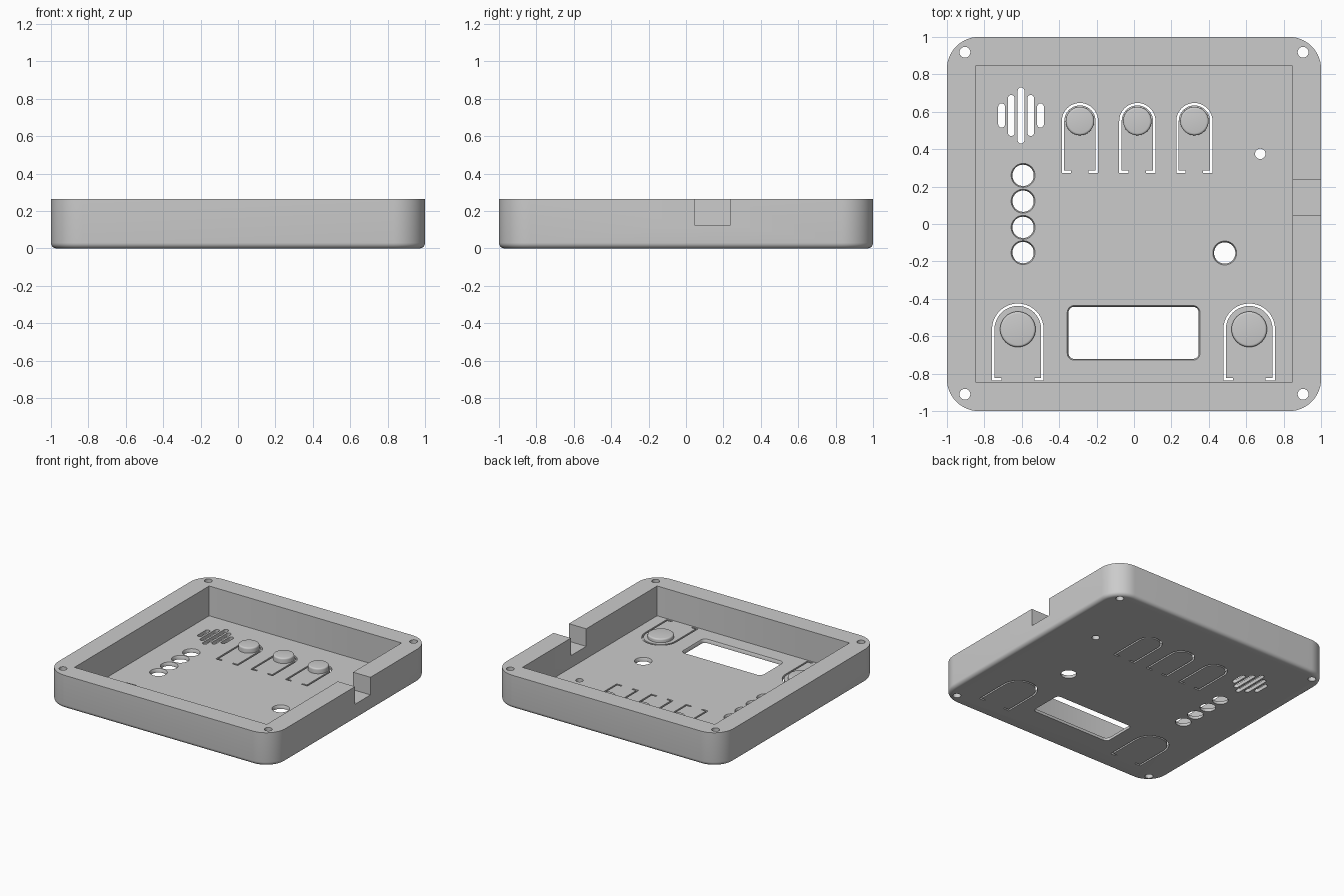
import bpy, bmesh
from math import sin, cos, pi

if "Cube" in bpy.data.objects:
    bpy.data.objects.remove(bpy.data.objects["Cube"], do_unlink=True)

HEIGHT, FLOOR = 0.265, 0.028

grey = bpy.data.materials.new("plain grey")
grey.use_nodes = True
grey.diffuse_color = (0.6, 0.6, 0.6, 1)
grey.node_tree.nodes["Principled BSDF"].inputs["Base Color"].default_value = (0.6, 0.6, 0.6, 1)


def arc(cx, cy, r, a0, a1, n):
    return [(cx + r * cos(a0 + (a1 - a0) * i / n), cy + r * sin(a0 + (a1 - a0) * i / n))
            for i in range(n + 1)]


def rounded(cx, cy, hx, hy, r, n=10):
    """Outline of a rounded rectangle, pill or circle."""
    pts = []
    for k, (sx, sy) in enumerate([(1, 1), (-1, 1), (-1, -1), (1, -1)]):
        pts += arc(cx + sx * (hx - r), cy + sy * (hy - r), r, k * pi / 2, (k + 1) * pi / 2, n)
    return pts


def loft(bm, layers):
    """Closed solid through outlines given as (points, z), bottom to top."""
    rings = [[bm.verts.new((x, y, z)) for x, y in pts] for pts, z in layers]
    for low, high in zip(rings, rings[1:]):
        for i in range(len(low)):
            j = (i + 1) % len(low)
            bm.faces.new((low[i], low[j], high[j], high[i]))
    bm.faces.new(rings[0][::-1])
    bm.faces.new(rings[-1])


def finish(name, bm):
    bmesh.ops.remove_doubles(bm, verts=bm.verts, dist=1e-5)
    bmesh.ops.recalc_face_normals(bm, faces=bm.faces)
    mesh = bpy.data.meshes.new(name)
    bm.to_mesh(mesh)
    bm.free()
    mesh.materials.append(grey)
    obj = bpy.data.objects.new(name, mesh)
    bpy.context.collection.objects.link(obj)
    return obj


def activate(obj):
    bpy.ops.object.select_all(action='DESELECT')
    obj.select_set(True)
    bpy.context.view_layer.objects.active = obj


def cut(obj, bm):
    cutter = finish("cutter", bm)
    cutter.hide_render = True
    mod = obj.modifiers.new("cut", 'BOOLEAN')
    mod.operation, mod.solver, mod.object = 'DIFFERENCE', 'EXACT', cutter
    activate(obj)
    bpy.ops.object.modifier_apply(modifier=mod.name)
    bpy.data.objects.remove(cutter, do_unlink=True)


def through(bm, outline, z1=0.1):
    loft(bm, [(outline, -0.05), (outline, z1)])


def flared(bm, cx, cy, hx, hy, r):
    """Opening in the floor with a softened inner rim."""
    small = rounded(cx, cy, hx, hy, r)
    g = 0.007
    big = rounded(cx, cy, hx + g, hy + g, r + g)
    loft(bm, [(small, -0.05), (small, FLOOR - 0.014), (big, FLOOR), (big, 0.1)])


def tongue_slot(bm, cx, cy, radius, foot):
    """Thin arch-shaped slot with inward feet around a flexing button."""
    w, f = 0.013, radius - 0.05
    pts = [(cx - f, foot), (cx - radius, foot)]
    pts += arc(cx, cy, radius, pi, 0, 20)
    pts += [(cx + radius, foot), (cx + f, foot), (cx + f, foot + w), (cx + radius - w, foot + w)]
    pts += arc(cx, cy, radius - w, 0, pi, 20)
    pts += [(cx - radius + w, foot + w), (cx - f, foot + w)]
    through(bm, pts)


# Shell with rounded corners and a rounded lower edge
bm = bmesh.new()
fillet, layers = 0.03, []
for i in range(7):
    a = i * pi / 12
    inset = fillet * (1 - sin(a))
    layers.append((rounded(0, 0, 1 - inset, 1 - inset, 0.17 - inset, 14), fillet * (1 - cos(a))))
layers.append((rounded(0, 0, 1, 1, 0.17, 14), HEIGHT))
loft(bm, layers)
case = finish("case_shell", bm)

# Square cavity
bm = bmesh.new()
inner = rounded(0, 0, 0.847, 0.847, 0.004, 2)
loft(bm, [(inner, FLOOR), (inner, 0.4)])
cut(case, bm)

# Cable notch in the side wall
bm = bmesh.new()
notch = [(0.8, 0.045), (1.1, 0.045), (1.1, 0.238), (0.8, 0.238)]
loft(bm, [(notch, 0.125), (notch, 0.4)])
cut(case, bm)

SMALL = [(x, 0.55) for x in (-0.289, 0.018, 0.323)]
LARGE = [(x, -0.563) for x in (-0.621, 0.616)]

# Openings through the floor and corner screw holes
bm = bmesh.new()
for sx in (-1, 1):
    for y in (-0.91, 0.918):
        through(bm, rounded(sx * 0.904, y, 0.029, 0.029, 0.029, 6), 0.4)
for x, y in [(-0.593, 0.26), (-0.593, 0.122), (-0.593, -0.018), (-0.593, -0.153), (0.485, -0.155)]:
    flared(bm, x, y, 0.057, 0.057, 0.057)
through(bm, rounded(0.675, 0.375, 0.028, 0.028, 0.028, 6))
flared(bm, -0.002, -0.582, 0.348, 0.139, 0.03)
for i, half in enumerate((0.065, 0.11, 0.15, 0.11, 0.065)):
    through(bm, rounded(-0.604 + (i - 2) * 0.052, 0.58, 0.018, half, 0.018, 5))
for x, y in SMALL:
    tongue_slot(bm, x, y, 0.097, 0.272)
for x, y in LARGE:
    tongue_slot(bm, x, y, 0.138, -0.836)
cut(case, bm)


# Raised round pads on the flexing buttons
def pad(name, x, y, r, h):
    bm = bmesh.new()
    e = 0.012
    layers = [(rounded(x, y, r, r, r), FLOOR - 0.01)]
    for i in range(5):
        a = i * pi / 8
        s = r - e * (1 - cos(a))
        layers.append((rounded(x, y, s, s, s), FLOOR + h - e + e * sin(a)))
    loft(bm, layers)
    return finish(name, bm)


parts = [case]
parts += [pad(f"small_button_pad_{i + 1}", x, y, 0.076, 0.042) for i, (x, y) in enumerate(SMALL)]
parts += [pad(f"large_button_pad_{i + 1}", x, y, 0.095, 0.03) for i, (x, y) in enumerate(LARGE)]
for obj in parts:
    activate(obj)
    bpy.ops.object.shade_smooth_by_angle(angle=pi / 6)
